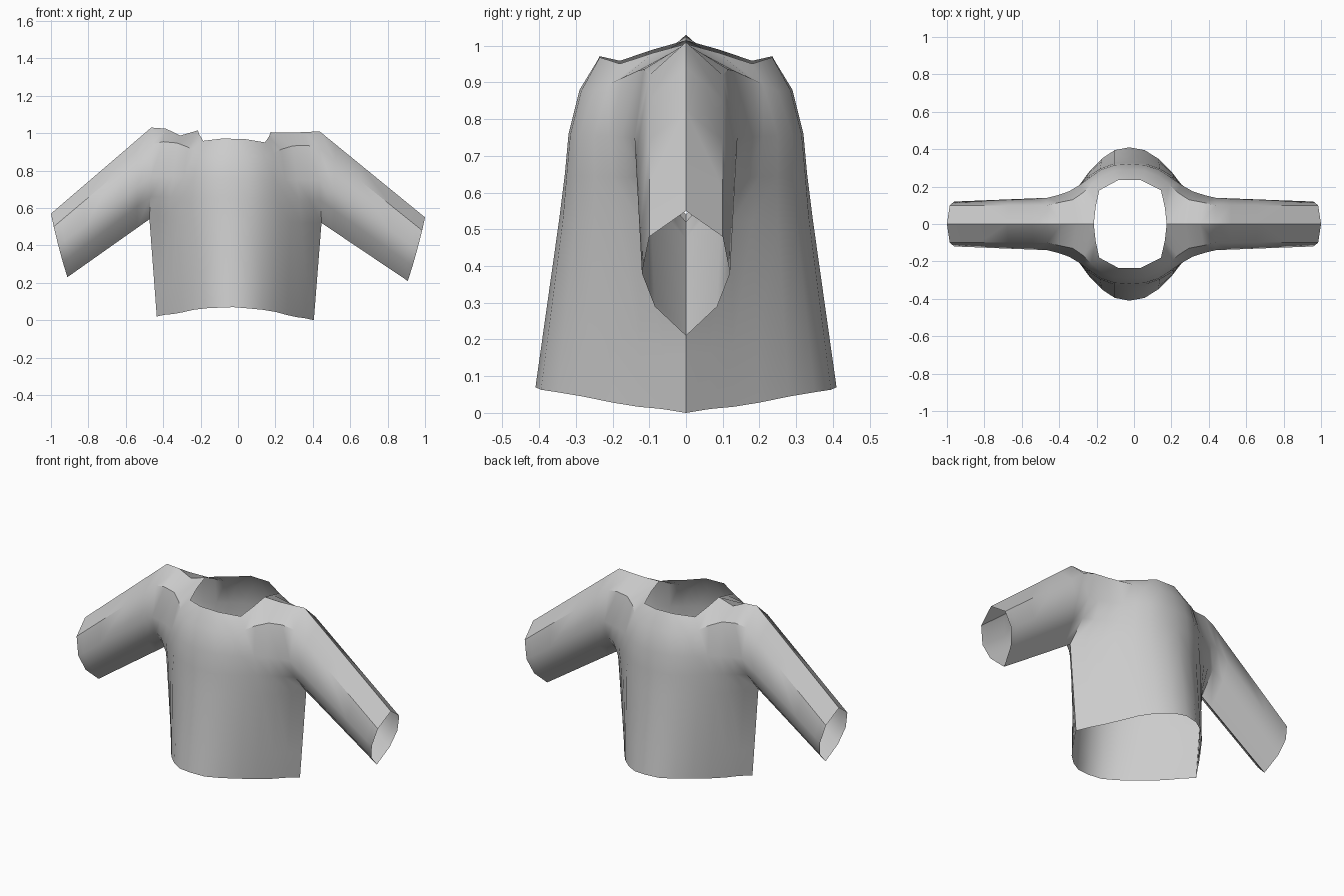
import bpy, bmesh, math
from mathutils import Vector

cube = bpy.data.objects.get("Cube")
if cube:
    bpy.data.objects.remove(cube, do_unlink=True)


def make_material(name, value):
    mat = bpy.data.materials.new(name)
    mat.use_nodes = True
    colour = (value, value, value, 1)
    mat.diffuse_color = colour
    mat.node_tree.nodes["Principled BSDF"].inputs["Base Color"].default_value = colour
    return mat


def ring(xs, ys, zs):
    return [Vector(p) for p in zip(xs, ys, zs)]


# Body rows for one quarter, each running from the centre front to the side seam
neckline = ring((0, .06, .165, .185, .195, .29, .37, .45),
                (.235, .235, .18, .09, 0, 0, 0, 0),
                (.97, .97, .955, .985, 1.01, 1.01, 1.015, 1.02))
yoke = ring((0, .08, .16, .21, .25, .31, .385, .45),
            (.29, .285, .25, .21, .17, .13, .115, .1),
            (.88, .88, .88, .9, .92, .94, .945, .93))
chest = ring((0, .08, .155, .215, .27, .33, .39, .45),
             (.32, .315, .29, .25, .21, .175, .155, .14), [.76] * 8)
underarm = ring((0, .08, .16, .225, .285, .345, .4, .455),
                (.33, .325, .295, .25, .2, .16, .13, .1), [.65] * 8)
waist = ring((0, .08, .16, .235, .3, .355, .41, .46),
             (.345, .335, .3, .25, .18, .125, .065, 0), [.53] * 8)
hem = ring((0, .08, .15, .22, .28, .33, .375, .42),
           (.41, .395, .35, .28, .2, .13, .065, 0),
           (.07, .065, .06, .05, .035, .025, .02, .01))
hip = [w.lerp(h, .7) for w, h in zip(waist, hem)]
body = [neckline, yoke, chest, underarm, waist, hip, hem]

# Sleeve rings from the armhole to the open cuff
armhole = [row[-1] for row in body[:5]]
cuff = ring((1, .985, .96, .935, .91), (0, .1, .12, .085, 0), (.56, .49, .39, .3, .22))
sleeve = [[a.lerp(c, t) for a, c in zip(armhole, cuff)] for t in (0, .15, .4, .7, .93, 1)]


def shift(p):
    """Slight lean and sag that make the cloth hang unevenly."""
    side = max(-1, min(1, p.x / .4))
    sag = .03 if -.33 < p.x < -.25 and p.z > .98 else 0
    return Vector((p.x - .025 * (1 - abs(p.x)), p.y, p.z - .01 * side - sag))


def add_sheet(bm, rows, sx, sy):
    verts = [[bm.verts.new(shift(Vector((p.x * sx, p.y * sy, p.z)))) for p in row]
             for row in rows]
    for upper, lower in zip(verts, verts[1:]):
        for i in range(len(upper) - 1):
            bm.faces.new((upper[i], upper[i + 1], lower[i + 1], lower[i]))


# Sew the four mirrored quarters into one open garment
bm = bmesh.new()
for sx in (1, -1):
    for sy in (1, -1):
        add_sheet(bm, body, sx, sy)
        add_sheet(bm, sleeve, sx, sy)
bmesh.ops.remove_doubles(bm, verts=bm.verts, dist=.0005)
bmesh.ops.recalc_face_normals(bm, faces=bm.faces)
mesh = bpy.data.meshes.new("pullover_shirt")
bm.to_mesh(mesh)
bm.free()
mesh.materials.append(make_material("light grey cloth", .6))
shirt = bpy.data.objects.new("pullover_shirt", mesh)
bpy.context.collection.objects.link(shirt)

# Smooth cloth with crisp shoulder and side seams
bpy.ops.object.select_all(action="DESELECT")
shirt.select_set(True)
bpy.context.view_layer.objects.active = shirt
bpy.ops.object.shade_smooth_by_angle(angle=math.radians(40))
